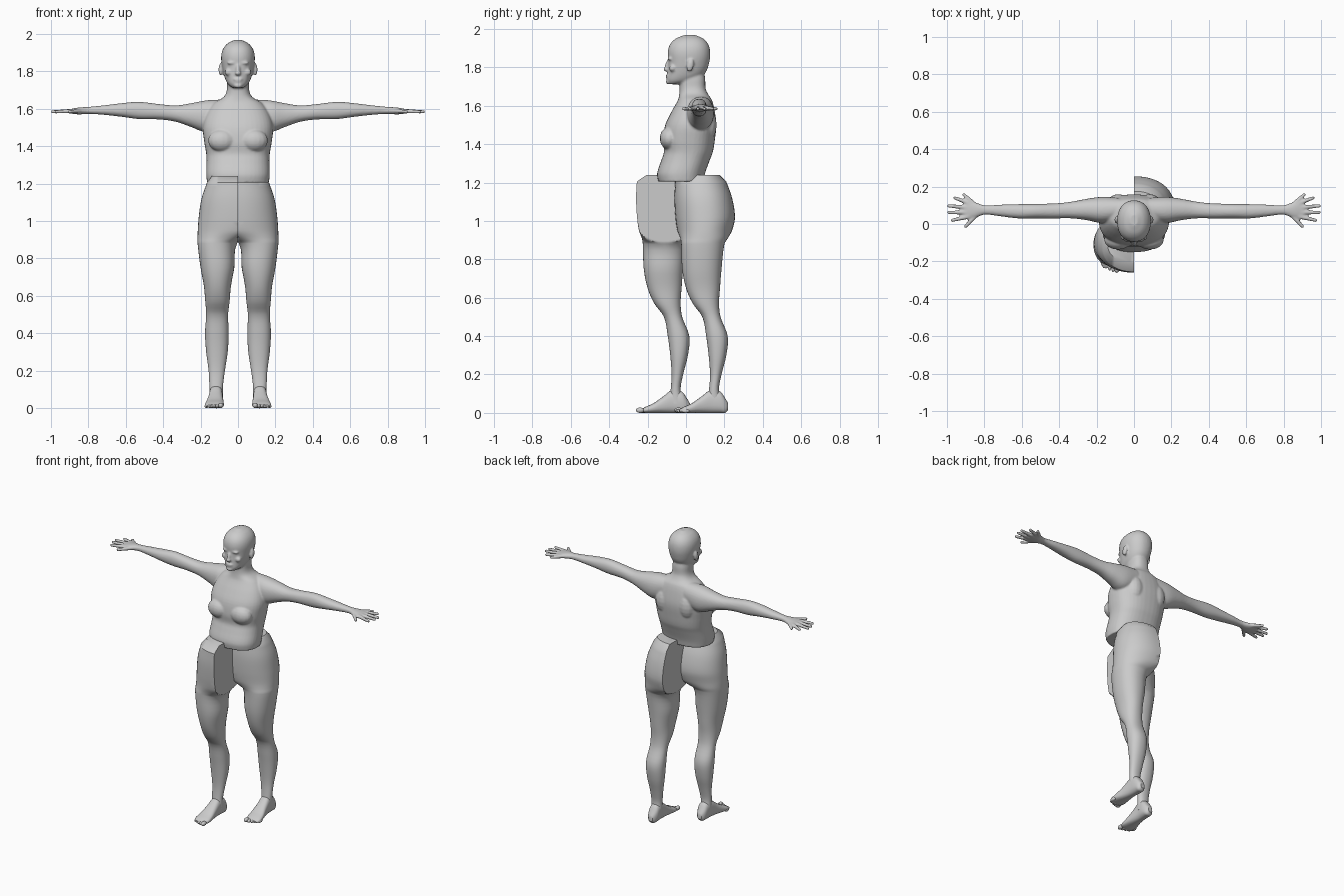
import bpy, bmesh, math
from mathutils import Vector, Matrix

if "Cube" in bpy.data.objects:
    bpy.data.objects.remove(bpy.data.objects["Cube"])


def smooth_rows(rows, steps):
    """Hermite interpolation through rows; first column is the axis position."""
    n = len(rows)
    tan = []
    for i in range(n):
        a, b = rows[max(i - 1, 0)], rows[min(i + 1, n - 1)]
        tan.append([(q - p) / (b[0] - a[0]) for p, q in zip(a, b)])
    out = []
    for i in range(n - 1):
        dt = rows[i + 1][0] - rows[i][0]
        for s in range(steps):
            u = s / steps
            h0, h1 = 2*u**3 - 3*u**2 + 1, u**3 - 2*u**2 + u
            h2, h3 = -2*u**3 + 3*u**2, u**3 - u**2
            out.append([h0*p + h1*dt*m + h2*q + h3*dt*k for p, q, m, k in
                        zip(rows[i], rows[i + 1], tan[i], tan[i + 1])])
    return out + [rows[-1]]


def loft(bm, rows, axis, side=1, dy=0.0, e=2.2, n=40, steps=4, caps=(), clamp=False):
    """Skin rows of (t, a0, a1, b0, b1) along an axis with superellipse rings."""
    rings = []
    for t, a0, a1, b0, b1 in smooth_rows(rows, steps) + list(caps):
        ring = []
        for k in range(n):
            c, s = math.cos(2*math.pi*k/n), math.sin(2*math.pi*k/n)
            a = (a0 + a1)/2 + (a1 - a0)/2 * math.copysign(abs(c)**(2/e), c)
            b = (b0 + b1)/2 + (b1 - b0)/2 * math.copysign(abs(s)**(2/e), s)
            if clamp:
                a = max(a, 0.0)
            p = {'z': (a, b, t), 'x': (t, a, b), 'y': (a, t, b)}[axis]
            ring.append(bm.verts.new((p[0]*side, p[1] + dy, p[2])))
        rings.append(ring)
    for r, q in zip(rings, rings[1:]):
        for k in range(n):
            bm.faces.new((r[k], r[(k+1) % n], q[(k+1) % n], q[k]))
    bm.faces.new(rings[0][::-1])
    bm.faces.new(rings[-1])


def blob(bm, loc, scale, rot=0.0):
    m = Matrix.Translation(loc) @ Matrix.Rotation(rot, 4, 'X') @ Matrix.Diagonal((*scale, 1))
    bmesh.ops.create_uvsphere(bm, u_segments=16, v_segments=10, radius=1, matrix=m)


def finger(bm, p, q, r0, r1):
    p, q = Vector(p), Vector(q)
    m = Matrix.Translation((p + q)/2) @ (q - p).to_track_quat('Z', 'Y').to_matrix().to_4x4()
    bmesh.ops.create_cone(bm, cap_ends=True, segments=12, radius1=r0, radius2=r1,
                          depth=(q - p).length, matrix=m)
    blob(bm, q, (r1, r1, r1))


def finish(bm, name, weld=False, remesh=False):
    if weld:
        bmesh.ops.remove_doubles(bm, verts=bm.verts, dist=1e-5)
    bmesh.ops.recalc_face_normals(bm, faces=bm.faces)
    me = bpy.data.meshes.new(name)
    bm.to_mesh(me)
    bm.free()
    ob = bpy.data.objects.new(name, me)
    bpy.context.collection.objects.link(ob)
    bpy.ops.object.select_all(action='DESELECT')
    ob.select_set(True)
    bpy.context.view_layer.objects.active = ob
    bpy.ops.object.shade_smooth_by_angle(angle=math.radians(40))
    if remesh:
        r = ob.modifiers.new("fuse", 'REMESH')
        r.mode, r.voxel_size, r.use_smooth_shade = 'VOXEL', 0.006, True
        s = ob.modifiers.new("soften", 'SMOOTH')
        s.factor, s.iterations = 0.5, 4
    return ob


# Upper body: torso and neck
bm = bmesh.new()
torso = [(1.205, .165, -.145, .09), (1.25, .17, -.15, .10), (1.32, .168, -.127, .125),
         (1.36, .17, -.115, .14), (1.42, .18, -.12, .15), (1.50, .188, -.108, .158),
         (1.57, .17, -.075, .15), (1.63, .13, -.042, .135), (1.66, .08, -.035, .115),
         (1.69, .062, -.033, .102), (1.74, .058, -.035, .10), (1.80, .05, -.03, .09)]
loft(bm, [(t, -w, w, a, b) for t, w, a, b in torso], 'z', e=2.4)

# Head
head = [(1.712, .028, -.09, -.03), (1.73, .052, -.1, .05), (1.77, .072, -.096, .10),
        (1.83, .086, -.093, .122), (1.88, .09, -.095, .126), (1.92, .08, -.083, .116),
        (1.95, .055, -.053, .09), (1.968, .02, -.01, .05)]
loft(bm, [(t, -w, w, a, b) for t, w, a, b in head], 'z')
blob(bm, (0, -.098, 1.81), (.011, .012, .036), -.3)    # nose bridge
blob(bm, (0, -.103, 1.79), (.017, .015, .011))         # nose tip
blob(bm, (0, -.097, 1.757), (.026, .009, .006))        # upper lip
blob(bm, (0, -.095, 1.745), (.022, .009, .006))        # lower lip
blob(bm, (0, -.092, 1.724), (.024, .013, .013))        # chin

arm = [(.08, .02, .14, 1.50, 1.65), (.17, .005, .145, 1.475, 1.645), (.25, .02, .135, 1.502, 1.63),
       (.33, .03, .12, 1.53, 1.618), (.42, .03, .11, 1.543, 1.625), (.53, .03, .108, 1.545, 1.637),
       (.62, .03, .106, 1.557, 1.63), (.72, .042, .103, 1.568, 1.618), (.80, .05, .10, 1.573, 1.61),
       (.85, .033, .117, 1.57, 1.607), (.89, .025, .127, 1.574, 1.6), (.91, .035, .115, 1.577, 1.596)]
fingers = [((.85, .105), (.905, .155)), ((.88, .11), (.958, .14)), ((.89, .088), (.992, .097)),
           ((.89, .062), (.99, .062)), ((.88, .04), (.972, .02)), ((.84, .05), (.90, -.012))]
fingers = [f for i, f in enumerate(fingers) if i != 0] + [((.86, .112), (.91, .157))]
for s in (1, -1):
    blob(bm, (s*.034, -.083, 1.845), (.026, .014, .007))           # brow
    blob(bm, (s*.05, -.07, 1.795), (.022, .018, .018))             # cheek
    blob(bm, (s*.093, .022, 1.81), (.011, .019, .034), -.2)        # ear
    blob(bm, (s*.085, -.085, 1.43), (.075, .052, .06))             # breast
    blob(bm, (s*.085, .105, 1.5), (.06, .055, .09))                # shoulder blade
    loft(bm, arm, 'x', side=s, n=28)                               # arm and palm
    for p, q in fingers:
        finger(bm, (s*p[0], p[1], 1.588), (s*q[0], q[1], 1.584), .0125, .0095)
finish(bm, "upper_body", remesh=True)

# Lower body: two halves cut flat at x = 0 and slid apart in y
leg = [(.05, .08, .15, .01, .09), (.12, .08, .153, .02, .072), (.20, .07, .157, .025, .085),
       (.30, .055, .17, .018, .11), (.40, .05, .176, .005, .117), (.50, .053, .17, -.015, .08),
       (.57, .045, .175, -.065, .072), (.65, .038, .182, -.10, .077), (.75, .02, .2, -.12, .085),
       (.88, .005, .216, -.125, .10), (.91, -.06, .216, -.13, .118), (.95, -.19, .215, -.145, .14),
       (1.02, -.21, .21, -.155, .155), (1.12, -.195, .195, -.16, .14), (1.205, -.166, .166, -.156, .11)]
rim = [(1.24, -.14, .14, -.105, .075)]
foot = [(-.135, .095, .165, .004, .018), (-.11, .077, .176, .0, .032), (-.07, .076, .172, .0, .05),
        (-.02, .08, .16, .0, .085), (.03, .082, .153, .0, .12), (.08, .08, .15, .0, .11),
        (.105, .088, .143, .0, .075), (.12, .1, .13, .015, .05)]


def leg_half(name, side, dy):
    bm = bmesh.new()
    loft(bm, leg, 'z', side=side, dy=dy, caps=rim, clamp=True, n=48)
    loft(bm, foot, 'y', side=side, dy=dy, e=2.6, n=24)
    for i in range(5):                                             # toes
        x, y = .092 + .019*i, -.139 + .003*i + .0016*i*i
        r = .014 if i == 0 else .0105
        blob(bm, (side*x, y + dy, r), (r, .022, r))
    finish(bm, name, weld=True)


leg_half("front_leg", -1, -.1)
leg_half("back_leg", 1, .1)
